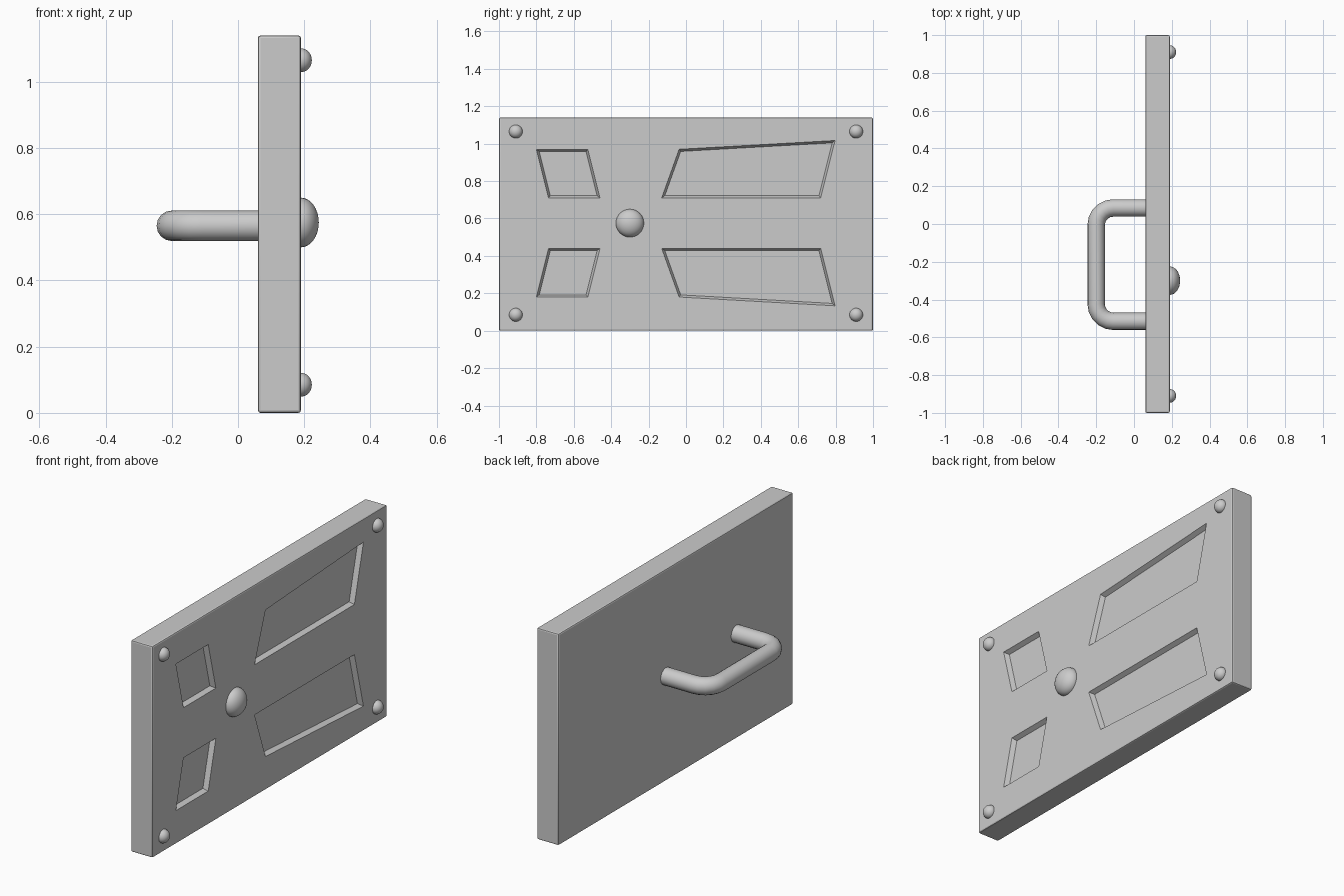
import bpy, bmesh, math

if "Cube" in bpy.data.objects:
    bpy.data.objects.remove(bpy.data.objects["Cube"])

FACE_X, BACK_X = 0.19, 0.06
HEIGHT, MID_Z = 1.14, 0.575


def activate(obj):
    bpy.ops.object.select_all(action='DESELECT')
    obj.select_set(True)
    bpy.context.view_layer.objects.active = obj


def apply_mod(obj, name):
    activate(obj)
    bpy.ops.object.modifier_apply(modifier=name)


# Board with softened edges
bpy.ops.mesh.primitive_cube_add(size=1, location=((FACE_X + BACK_X) / 2, 0, HEIGHT / 2))
board = bpy.context.object
board.name = "board"
board.scale = (FACE_X - BACK_X, 2, HEIGHT)
bpy.ops.object.transform_apply(location=False, rotation=False, scale=True)
bev = board.modifiers.new("soft_edge", 'BEVEL')
bev.width, bev.segments = 0.008, 2
apply_mod(board, "soft_edge")

# Slanted recesses: upper outlines in (y, z), mirrored below the middle line
outlines = [
    [(-0.735, 0.71), (-0.46, 0.71), (-0.525, 0.97), (-0.80, 0.97)],
    [(-0.13, 0.71), (0.72, 0.71), (0.797, 1.017), (-0.037, 0.97)],
]
outlines += [[(y, 2 * MID_Z - z) for y, z in reversed(o)] for o in outlines]

bm = bmesh.new()
for outline in outlines:
    floor = bm.faces.new([bm.verts.new((FACE_X, y, z)) for y, z in outline])
    floor.normal_update()
    rim = list(floor.edges)
    bmesh.ops.inset_region(bm, faces=[floor], thickness=0.012, depth=-0.025,
                           use_boundary=True, use_even_offset=True)
    rim = [e for e in bm.edges if e.is_boundary and all(abs(v.co.x - FACE_X) < 1e-5 for v in e.verts)]
    ext = bmesh.ops.extrude_edge_only(bm, edges=rim)["geom"]
    bmesh.ops.translate(bm, vec=(0.03, 0, 0), verts=[g for g in ext if isinstance(g, bmesh.types.BMVert)])
    bmesh.ops.holes_fill(bm, edges=[e for e in bm.edges if e.is_boundary], sides=4)
bmesh.ops.recalc_face_normals(bm, faces=bm.faces[:])
mesh = bpy.data.meshes.new("recess_cutter")
bm.to_mesh(mesh)
bm.free()
cutter = bpy.data.objects.new("recess_cutter", mesh)
cutter.hide_render = True
bpy.context.collection.objects.link(cutter)
cut = board.modifiers.new("recesses", 'BOOLEAN')
cut.object, cut.operation, cut.solver = cutter, 'DIFFERENCE', 'EXACT'
apply_mod(board, "recesses")
bpy.data.objects.remove(cutter)
bpy.ops.object.shade_smooth_by_angle(angle=math.radians(20))


# Round studs on the front face
def stud(name, y, z, radius, rise):
    bpy.ops.mesh.primitive_uv_sphere_add(segments=32, ring_count=16, radius=1, location=(FACE_X, y, z),
                                         rotation=(0, math.pi / 2, 0))
    obj = bpy.context.object
    obj.name = name
    obj.scale = (radius, radius, rise)
    bpy.ops.object.transform_apply(location=False, rotation=True, scale=True)
    bpy.ops.object.shade_smooth()


stud("knob", -0.30, MID_Z, 0.075, 0.054)
for side, y in (("left", -0.91), ("right", 0.91)):
    for level, z in (("lower", 0.085), ("upper", 1.065)):
        stud(f"rivet_{level}_{side}", y, z, 0.036, 0.033)

# Pull handle: bent round bar on the back
BAR_X, Y_HI, Y_LO, BEND, STEPS = -0.2, 0.085, -0.515, 0.09, 5
path = [(BACK_X + 0.02, Y_HI)]
for cy, start in ((Y_HI - BEND, 90), (Y_LO + BEND, 180)):
    for i in range(STEPS + 1):
        a = math.radians(start + 90 * i / STEPS)
        path.append((BAR_X + BEND + BEND * math.cos(a), cy + BEND * math.sin(a)))
path.append((BACK_X + 0.02, Y_LO))

curve = bpy.data.curves.new("handle", 'CURVE')
curve.dimensions = '3D'
curve.bevel_depth, curve.bevel_resolution = 0.046, 6
curve.use_fill_caps = True
spline = curve.splines.new('POLY')
spline.points.add(len(path) - 1)
for p, (x, y) in zip(spline.points, path):
    p.co = (x, y, 0.565, 1)
handle = bpy.data.objects.new("handle", curve)
bpy.context.collection.objects.link(handle)
activate(handle)
bpy.ops.object.convert(target='MESH')
bpy.ops.object.shade_smooth_by_angle(angle=math.radians(40))
